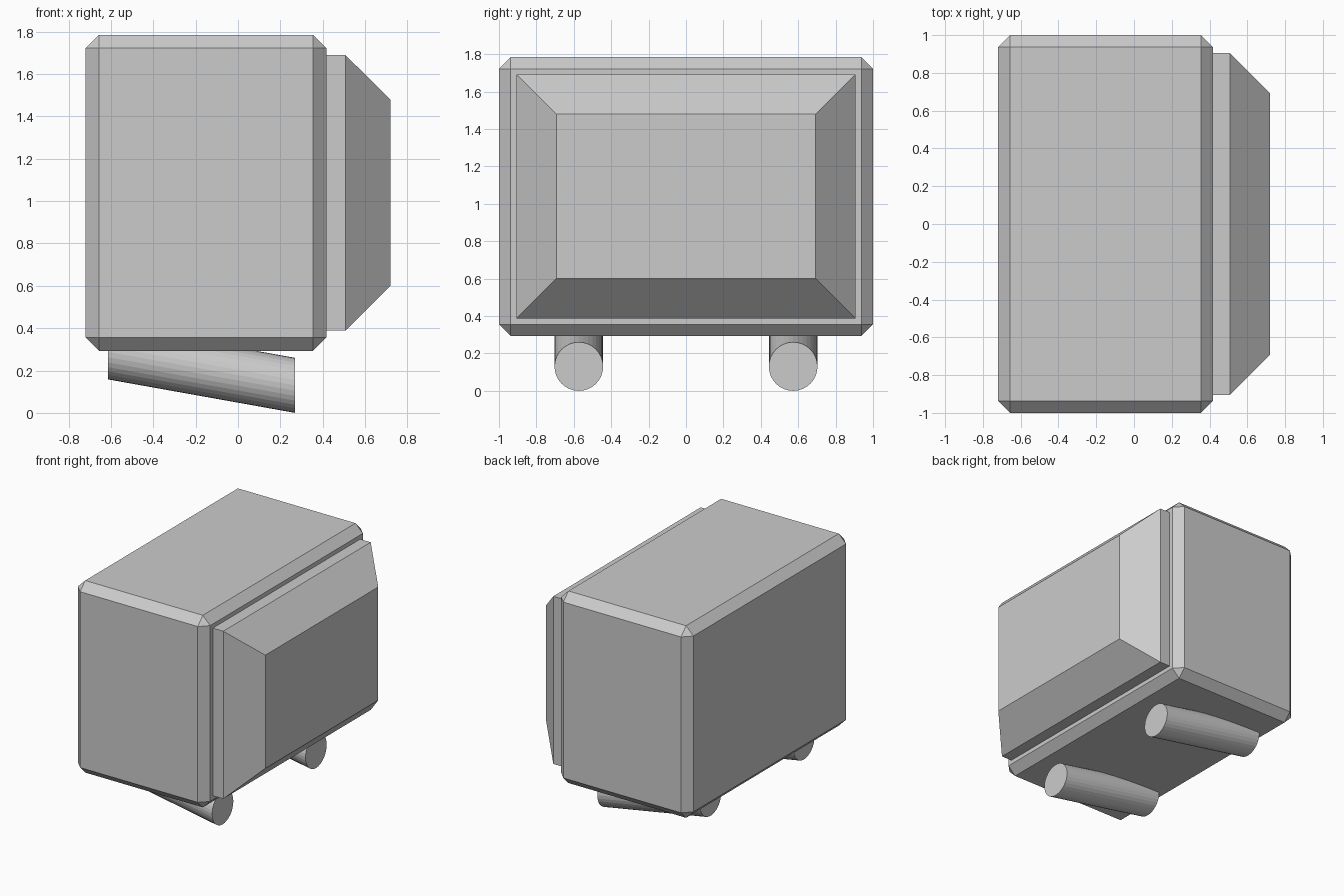
import bpy, bmesh, math

if "Cube" in bpy.data.objects:
    bpy.data.objects.remove(bpy.data.objects["Cube"])


def loft(name, rings):
    """Skin a list of matching vertex rings and cap both ends."""
    bm = bmesh.new()
    loops = [[bm.verts.new(p) for p in ring] for ring in rings]
    n = len(loops[0])
    for a, b in zip(loops, loops[1:]):
        for i in range(n):
            j = (i + 1) % n
            bm.faces.new((a[i], a[j], b[j], b[i]))
    bm.faces.new(loops[0][::-1])
    bm.faces.new(loops[-1])
    bmesh.ops.recalc_face_normals(bm, faces=bm.faces)
    mesh = bpy.data.meshes.new(name)
    bm.to_mesh(mesh)
    bm.free()
    obj = bpy.data.objects.new(name, mesh)
    bpy.context.collection.objects.link(obj)
    return obj


def rect(x, half_y, z0, z1):
    return [(x, -half_y, z0), (x, half_y, z0), (x, half_y, z1), (x, -half_y, z1)]


def circle(x, y, z, r, n=32):
    return [(x, y + r * math.cos(math.tau * i / n), z + r * math.sin(math.tau * i / n))
            for i in range(n)]


# Main housing with chamfered edges
body = loft("body", [rect(-0.72, 1.0, 0.293, 1.785), rect(0.417, 1.0, 0.293, 1.785)])
bevel = body.modifiers.new("chamfer", 'BEVEL')
bevel.width = 0.063
bevel.segments = 1

# Side panel: straight rim, then tapering to a smaller face
loft("side_panel", [rect(0.40, 0.905, 0.388, 1.69),
                    rect(0.507, 0.905, 0.388, 1.69),
                    rect(0.72, 0.693, 0.60, 1.48)])

# Slanted round feet with vertical end caps
for side, y in (("front", -0.573), ("back", 0.573)):
    loft(side + "_foot", [circle(-0.613, y, 0.288, 0.13), circle(0.27, y, 0.13, 0.13)])
